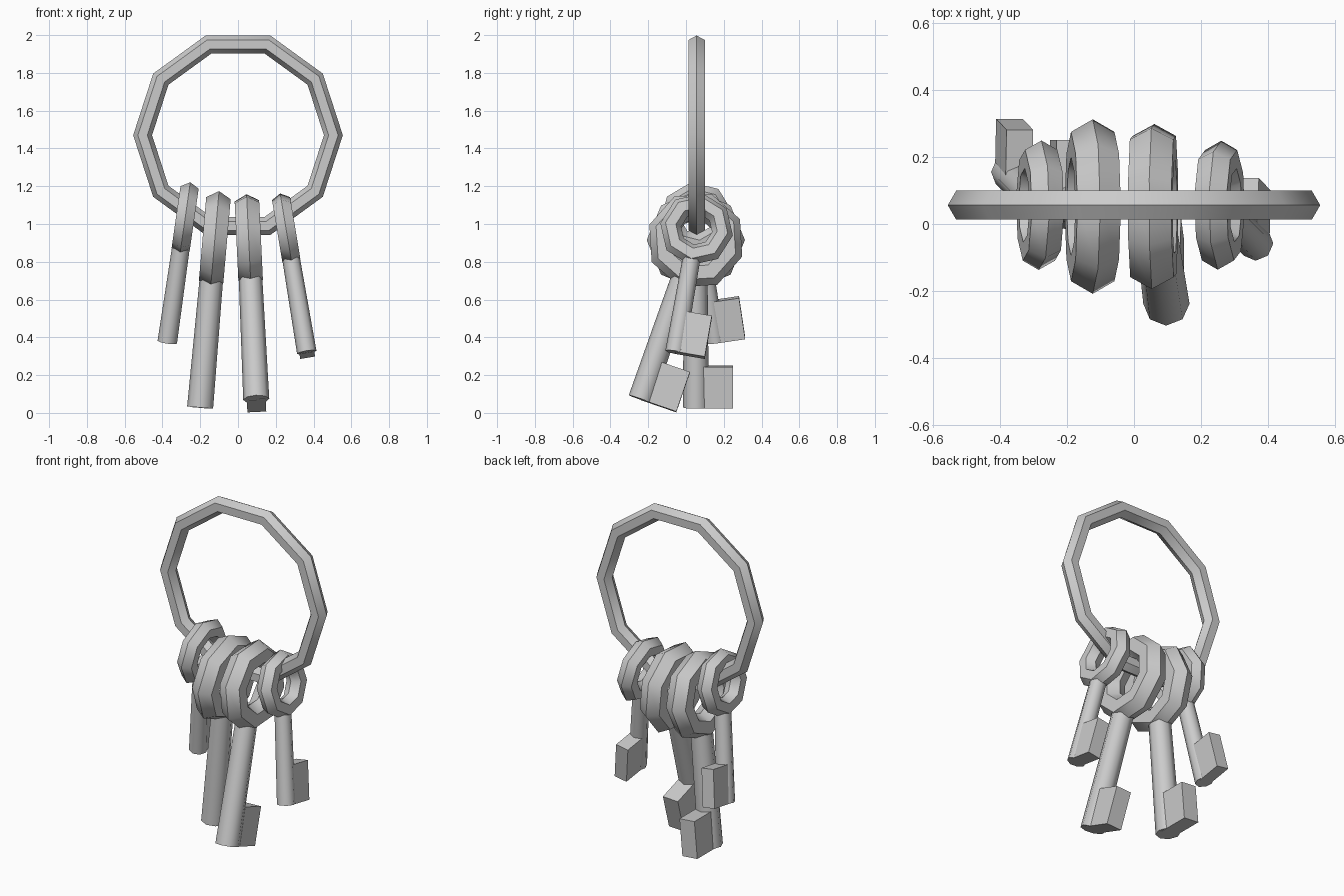
import bpy
from math import radians, pi
from mathutils import Matrix

if "Cube" in bpy.data.objects:
    bpy.data.objects.remove(bpy.data.objects["Cube"])


def finish(name, matrix):
    """Name the active object, bake its placement and shade it."""
    ob = bpy.context.object
    ob.name = name
    ob.data.transform(matrix @ ob.matrix_basis)
    ob.matrix_basis = Matrix()
    bpy.ops.object.shade_smooth_by_angle(angle=radians(50))
    return ob


def key(i, centre, lean_x, lean_y, ring, tube, length, shaft, bit_reach, bit_width):
    # local frame: bow centred on the origin, shaft hanging down, bit towards +y
    m = (Matrix.Translation(centre) @ Matrix.Rotation(radians(lean_x), 4, 'Y')
         @ Matrix.Rotation(radians(lean_y), 4, 'X'))

    # bow: octagonal ring with a six-sided tube
    bpy.ops.mesh.primitive_torus_add(major_segments=8, minor_segments=6,
                                     major_radius=ring, minor_radius=tube,
                                     rotation=(0, pi / 2, 0))
    finish(f"key_{i}_bow", m)

    # shaft: slightly tapered octagonal rod
    top = ring
    bpy.ops.mesh.primitive_cone_add(vertices=8, radius1=shaft, radius2=shaft * 0.9,
                                    depth=length - top,
                                    location=(0, 0, -(length + top) / 2))
    finish(f"key_{i}_shaft", m)

    # bit: square block at the tip
    height = 0.222
    bpy.ops.mesh.primitive_cube_add(size=1, location=(0, bit_reach / 2, -length + height / 2 - 0.002),
                                    scale=(bit_width, bit_reach, height))
    finish(f"key_{i}_bit", m)


# main ring: ten-sided hoop standing upright
bpy.ops.mesh.primitive_torus_add(major_segments=10, minor_segments=6,
                                 major_radius=0.505, minor_radius=0.05,
                                 rotation=(pi / 2, 0, 0))
finish("main_ring", Matrix.Translation((0, 0.056, 1.47)))

# two small outer keys and two large inner keys
small = (0.139, 0.056, 0.67, 0.052, 0.160, 0.08)
large = (0.185, 0.075, 0.89, 0.069, 0.198, 0.10)
key(1, (-0.28, 0.056, 1.03), 8.2, 8.5, *small)
key(2, (-0.123, 0.052, 0.915), 5, 0, *large)
key(3, (0.057, 0.052, 0.912), -2.7, -19, *large)
key(4, (0.255, 0.056, 0.972), -9.5, -9.8, *small)
